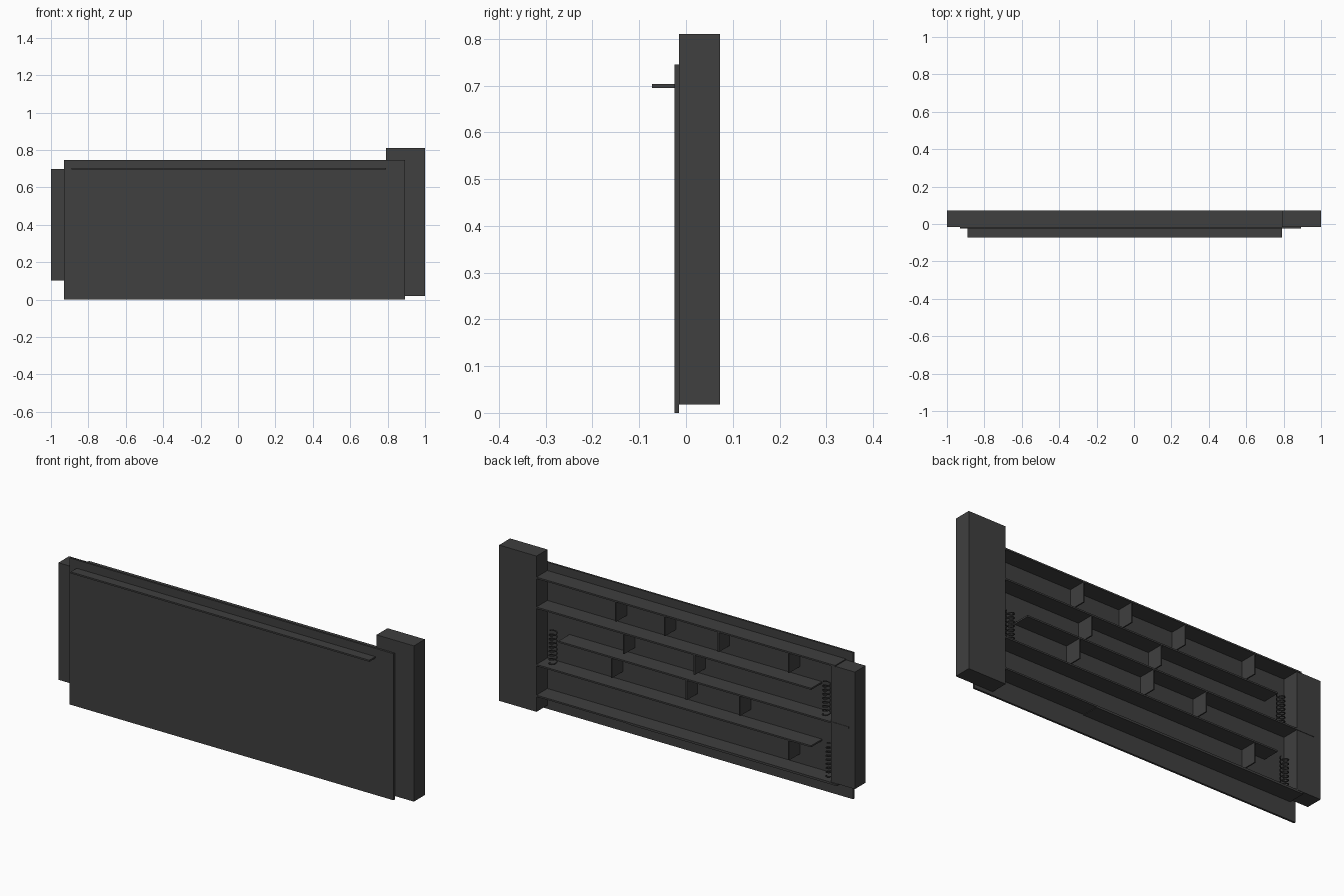
import bpy, math

if "Cube" in bpy.data.objects:
    bpy.data.objects.remove(bpy.data.objects["Cube"])

dark = bpy.data.materials.new("dark_grey")
dark.diffuse_color = (0.05, 0.05, 0.05, 1)
dark.use_nodes = True
dark.node_tree.nodes["Principled BSDF"].inputs["Base Color"].default_value = dark.diffuse_color


def box(name, x, y, z):
    """Box from (min, max) ranges on each axis."""
    bpy.ops.mesh.primitive_cube_add(size=1, location=[(a + b) / 2 for a, b in (x, y, z)])
    o = bpy.context.object
    o.name = name
    o.scale = [b - a for a, b in (x, y, z)]
    bpy.ops.object.transform_apply(location=False, rotation=False, scale=True)
    o.data.materials.append(dark)
    return o


def spring(name, x, y, z0, height, radius=0.019, turns=8, steps=10):
    """Upright wire coil."""
    cu = bpy.data.curves.new(name, 'CURVE')
    cu.dimensions = '3D'
    cu.bevel_depth = 0.003
    cu.bevel_resolution = 1
    cu.use_fill_caps = True
    n = turns * steps
    sp = cu.splines.new('POLY')
    sp.points.add(n)
    for i, p in enumerate(sp.points):
        a = 2 * math.pi * i / steps
        p.co = (radius * math.cos(a), radius * math.sin(a), height * i / n, 1)
    o = bpy.data.objects.new(name, cu)
    o.location = (x, y, z0)
    bpy.context.collection.objects.link(o)
    cu.materials.append(dark)


BACK, INNER, T = 0.073, -0.015, 0.008

# Front panel and end posts
box("front_panel", (-0.93, 0.893), (-0.025, INNER), (0, 0.745))
box("tall_post", (0.79, 1.0), (INNER, BACK), (0.018, 0.81))
box("short_post", (-1.0, -0.865), (INNER, 0.071), (0.103, 0.698))

# Top shelf runs through the panel and forms the front ledge
box("top_shelf", (-0.89, 0.79), (-0.073, BACK), (0.695, 0.703))

# Staggered inner shelves: left end, right end, top height
shelves = [(-0.755, 0.79, 0.551), (-0.966, 0.666, 0.411),
           (-0.755, 0.79, 0.259), (-0.87, 0.79, 0.103), (-0.90, 0.273, 0.100)]
for i, (x0, x1, top) in enumerate(shelves):
    box(f"shelf_{i + 1}", (x0, x1), (INNER, BACK), (top - T, top))

# Short dividers hanging under the shelves
hanging = [(0.695, (0.345, 0.071, -0.232, -0.628)),
           (0.543, (0.30, -0.097)),
           (0.403, (0.368, -0.052, -0.352)),
           (0.251, (-0.628,))]
for top, xs in hanging:
    for x in xs:
        box("hanging_divider", (x - 0.003, x + 0.003), (INNER, BACK - 0.001), (top - 0.10, top))

# Coil springs in the gaps at the shelf ends
for x, z in ((0.728, 0.262), (-0.81, 0.414), (-0.83, 0.106)):
    spring("spring", x, 0.028, z, 0.165)
